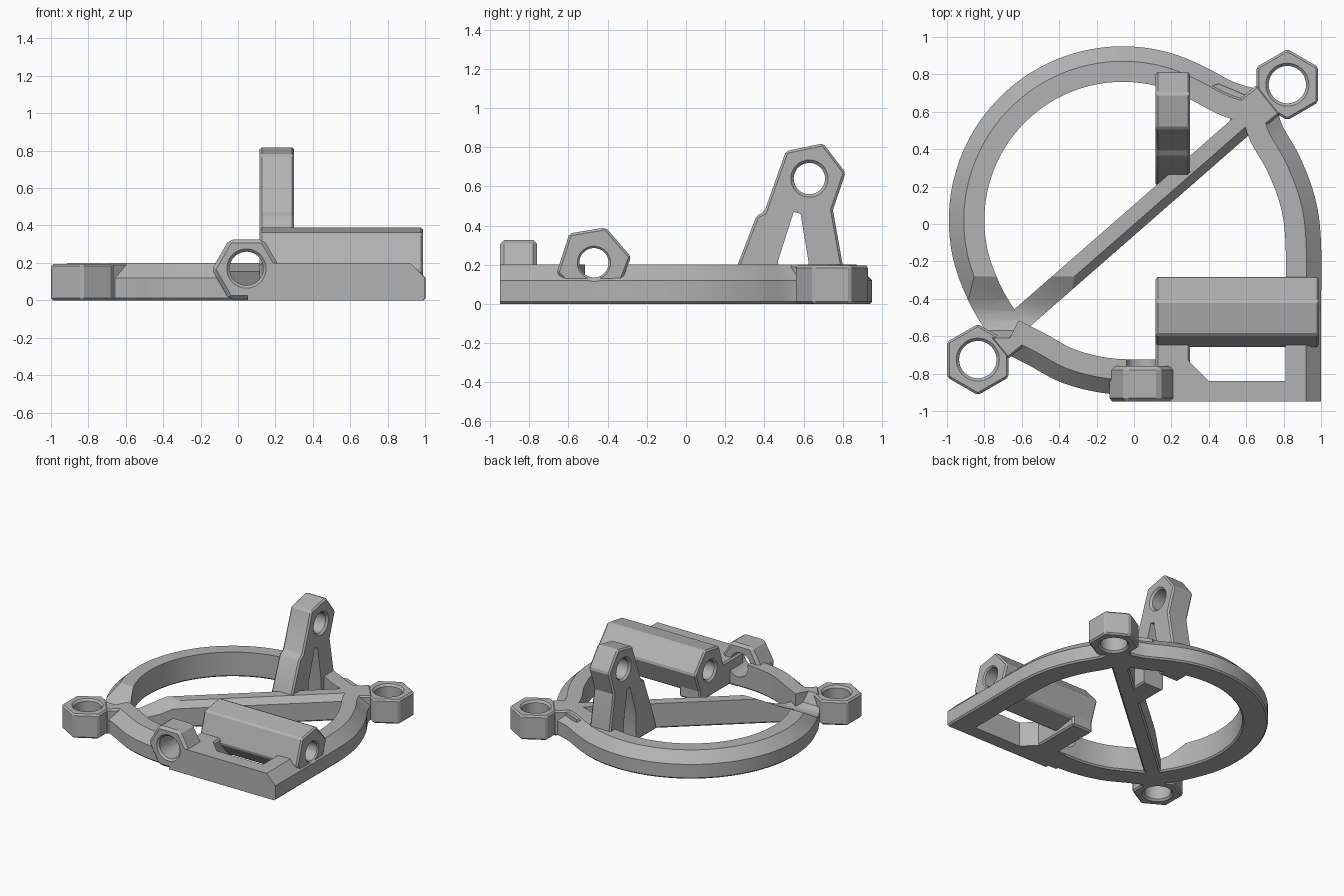
import bpy, bmesh
from math import sin, cos, pi, radians
from mathutils import Vector

if "Cube" in bpy.data.objects:
    bpy.data.objects.remove(bpy.data.objects["Cube"])

grey = bpy.data.materials.new("plain_grey")
grey.use_nodes = True
grey.diffuse_color = (0.45, 0.45, 0.45, 1)
grey.node_tree.nodes["Principled BSDF"].inputs["Base Color"].default_value = (0.45, 0.45, 0.45, 1)

parts = []
HEIGHT, HALF = 0.2, 0.095


def loft(name, rings):
    """Skin a list of equal point loops and cap both ends."""
    bm = bmesh.new()
    loops = [[bm.verts.new(p) for p in ring] for ring in rings]
    n = len(loops[0])
    for a, b in zip(loops, loops[1:]):
        for i in range(n):
            j = (i + 1) % n
            bm.faces.new((a[i], a[j], b[j], b[i]))
    bm.faces.new(loops[0])
    bm.faces.new(loops[-1])
    bmesh.ops.recalc_face_normals(bm, faces=bm.faces)
    mesh = bpy.data.meshes.new(name)
    bm.to_mesh(mesh)
    bm.free()
    ob = bpy.data.objects.new(name, mesh)
    bpy.context.collection.objects.link(ob)
    mesh.materials.append(grey)
    return ob


def place(axis, a, b, h):
    return {"x": (h, a, b), "y": (a, h, b), "z": (a, b, h)}[axis]


def circle(a, b, r, n, turn=0):
    return [(a + r * cos(radians(turn) + 2 * pi * i / n),
             b + r * sin(radians(turn) + 2 * pi * i / n)) for i in range(n)]


def apply(ob, mod):
    bpy.context.view_layer.objects.active = ob
    bpy.ops.object.modifier_apply(modifier=mod.name)


def prism(name, axis, outline, lo, hi, bevel=0.012):
    ob = loft(name, [[place(axis, a, b, h) for a, b in outline] for h in (lo, hi)])
    if bevel:
        mod = ob.modifiers.new("chamfer", "BEVEL")
        mod.width, mod.segments, mod.angle_limit = bevel, 1, radians(35)
        apply(ob, mod)
    parts.append(ob)
    return ob


def cut(targets, cutter):
    for ob in targets:
        mod = ob.modifiers.new("cut", "BOOLEAN")
        mod.operation, mod.solver, mod.object = "DIFFERENCE", "EXACT", cutter
        apply(ob, mod)
    if cutter in parts:
        parts.remove(cutter)
    bpy.data.objects.remove(cutter)


def bore(targets, axis, a, b, r, lo, hi):
    """Round hole with a small countersink at both mouths."""
    flare, out = 0.015, 0.02
    steps = [(lo - out, r + flare + out), (lo + flare, r), (hi - flare, r), (hi + out, r + flare + out)]
    cut(targets, loft("bore_cutter", [[place(axis, u, v, h) for u, v in circle(a, b, rad, 40)]
                                      for h, rad in steps]))


def smooth_path(points, steps=6):
    """Catmull-Rom curve through the points."""
    p = [Vector(q) for q in points]
    p = [2 * p[0] - p[1]] + p + [2 * p[-1] - p[-2]]
    out = []
    for a, b, c, d in zip(p, p[1:], p[2:], p[3:]):
        for k in range(steps):
            t = k / steps
            out.append(0.5 * (2 * b + (c - a) * t + (2 * a - 5 * b + 4 * c - d) * t * t
                              + (3 * b - a - 3 * c + d) * t ** 3))
    return out + [p[-2]]


def sweep(name, path, half=HALF, slope=0.08):
    """Rail along a path, with a broad chamfer on its right-hand upper edge."""
    e = 0.012
    section = [(-half, e), (e - half, 0), (half - e, 0), (half, e),
               (half, HEIGHT - slope), (half - slope, HEIGHT), (-half, HEIGHT)]
    rings = []
    for i, p in enumerate(path):
        d = (path[min(i + 1, len(path) - 1)] - path[max(i - 1, 0)]).normalized()
        rings.append([(p.x + d.y * s, p.y - d.x * s, z) for s, z in section])
    ob = loft(name, rings)
    parts.append(ob)
    return ob


# Curved rails of the ring
arc = [(-0.06 + 0.835 * cos(radians(t)), 0.02 + 0.835 * sin(radians(t))) for t in range(62, 207, 12)]
ring = sweep("ring_rail", smooth_path([(0.67, 0.62), (0.5, 0.67)] + arc + [(-0.75, -0.46), (-0.67, -0.58)]))
front_rail = sweep("front_rail", smooth_path(
    [(-0.66, -0.6), (-0.52, -0.67), (-0.35, -0.76), (-0.15, -0.81), (0.05, -0.82), (0.15, -0.82)]))
side_rail = sweep("side_rail", smooth_path(
    [(0.905, -0.95), (0.905, -0.5), (0.905, -0.1), (0.875, 0.12), (0.8, 0.32), (0.71, 0.48), (0.67, 0.6)]))

# Diagonal bar
bar = sweep("diagonal_bar", [Vector((-0.63, -0.53)), Vector((0.64, 0.58))], 0.062, 0.045)

# Hexagonal corner sockets and their necks
necks = []
for side, x, y, inner in (("left", 0.82, 0.745, (0.6, 0.57)), ("right", -0.835, -0.725, (-0.61, -0.54))):
    socket = prism(side + "_socket", "z", circle(x, y, 0.19, 6, 30), 0, 0.195)
    bore([socket], "z", x, y, 0.1, 0, 0.195)
    start, centre = Vector(inner), Vector((x, y))
    end = centre + (start - centre).normalized() * 0.125
    d = (end - start).normalized() * 0.1
    n = Vector((-d.y, d.x))
    necks.append(prism(side + "_neck", "z", [start + n, start - n, end - n, end + n], 0, HEIGHT))

# Sloped clearance across the right-hand junction
trough = prism("trough_cutter", "x", [(-0.28, 0.2), (-0.41, 0.12), (-0.47, 0.1), (-0.52, 0.1),
                                      (-0.57, 0.12), (-0.61, 0.2), (-0.61, 0.3), (-0.28, 0.3)],
               -1.1, -0.2, 0)
cut([ring, bar, necks[1]], trough)

# Front frame: wall, inner arm and gusset
wall = prism("front_wall", "z", [(0.05, -0.95), (0.83, -0.95), (0.83, -0.84), (0.4, -0.84),
                                 (0.29, -0.73), (0.05, -0.73)], 0, HEIGHT, 0)
arm = prism("inner_arm", "z", [(0.115, -0.9), (0.3, -0.9), (0.3, -0.34), (0.115, -0.34)], 0, HEIGHT)

# Long hexagonal hinge barrel
barrel = prism("hinge_barrel", "x", [(-0.595, 0.36), (-0.41, 0.39), (-0.28, 0.24), (-0.35, 0.06),
                                     (-0.54, 0.03), (-0.66, 0.16)], 0.115, 0.99)
bore([barrel, arm, side_rail], "x", -0.47, 0.21, 0.075, 0.115, 0.995)

# Small front nut boss
boss = prism("front_boss", "y", circle(0.045, 0.165, 0.185, 6), -0.95, -0.76, 0.02)
for v in boss.data.vertices:
    v.co.z = max(v.co.z, 0)
bore([boss, front_rail, wall], "y", 0.045, 0.17, 0.09, -0.95, -0.7)

# Upright bracket with two legs
tower = prism("bracket_tower", "x", [(0.2, 0), (0.26, 0.19), (0.36, 0.45), (0.4, 0.47), (0.51, 0.78),
                                     (0.7, 0.82), (0.815, 0.67), (0.75, 0.48), (0.8, 0.2), (0.8, 0)],
              0.115, 0.3)
gap = prism("gap_cutter", "x", [(0.47, -0.1), (0.47, 0.22), (0.55, 0.47), (0.585, 0.46),
                                (0.625, 0.22), (0.65, -0.1)], 0, 0.5, 0)
cut([tower], gap)
bore([tower], "x", 0.63, 0.64, 0.08, 0.115, 0.3)

# Web filling the narrow corner beside the left junction
prism("junction_web", "z", [(0.3, 0.7), (0.37, 0.67), (0.52, 0.59), (0.5, 0.48), (0.64, 0.56),
                            (0.62, 0.68), (0.45, 0.75)], 0, HEIGHT - 0.01, 0)

# Round surfaces smooth, edges sharp
bpy.ops.object.select_all(action="DESELECT")
for ob in parts:
    ob.select_set(True)
bpy.context.view_layer.objects.active = parts[0]
bpy.ops.object.shade_smooth_by_angle(angle=radians(25))
